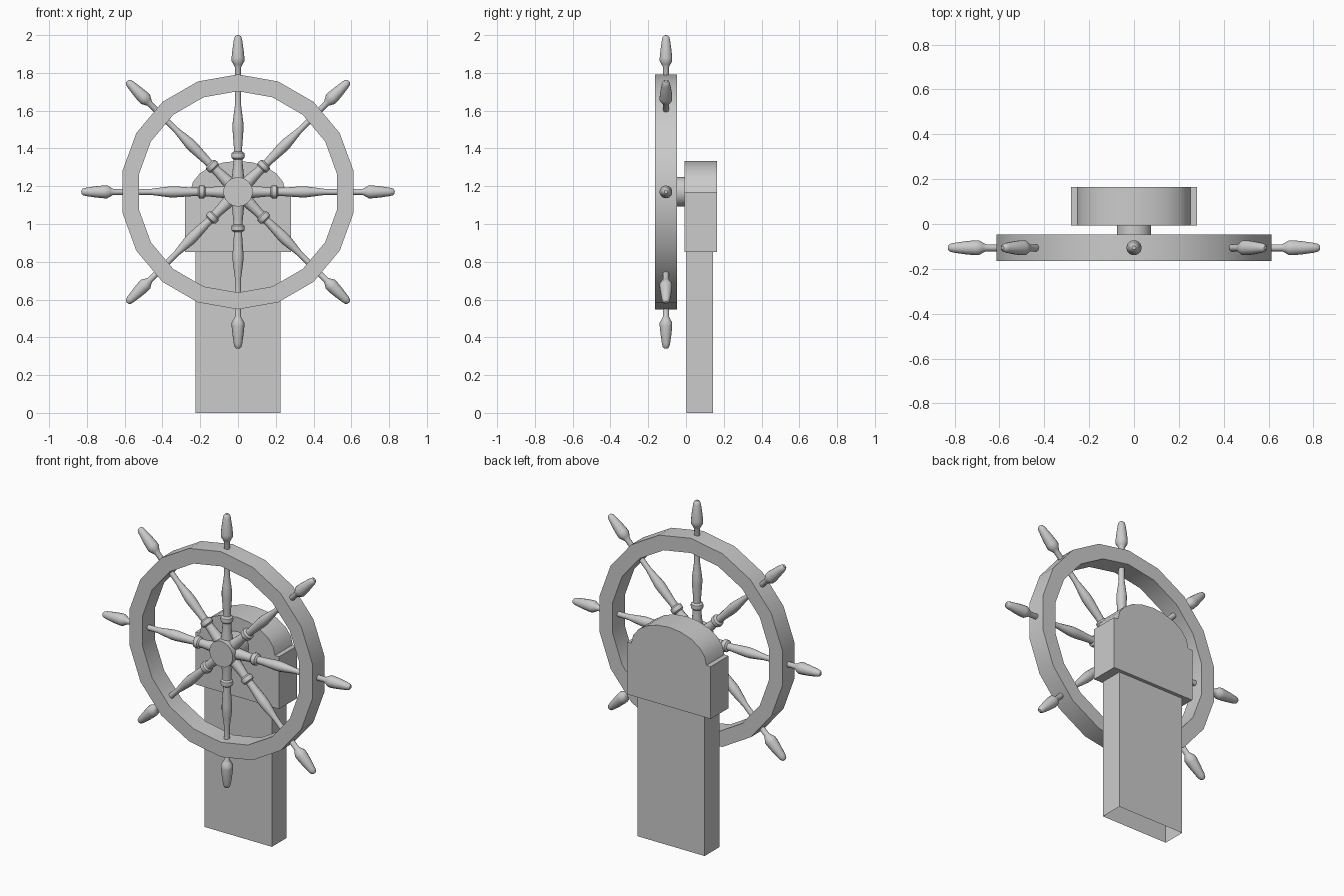
import bpy, bmesh, math
from mathutils import Matrix

if "Cube" in bpy.data.objects:
    bpy.data.objects.remove(bpy.data.objects["Cube"])

CZ = 1.17          # wheel axis height
WY = -0.106        # wheel mid-plane


def finish(name, bm, angle=35):
    bmesh.ops.remove_doubles(bm, verts=bm.verts, dist=1e-5)
    me = bpy.data.meshes.new(name)
    bm.to_mesh(me)
    bm.free()
    ob = bpy.data.objects.new(name, me)
    bpy.context.collection.objects.link(ob)
    bpy.ops.object.select_all(action='DESELECT')
    ob.select_set(True)
    bpy.context.view_layer.objects.active = ob
    bpy.ops.object.shade_smooth_by_angle(angle=math.radians(angle))
    return ob


def lathe(name, points, steps, axis, cent, closed=False):
    """Revolve a chain of points around an axis."""
    bm = bmesh.new()
    vs = [bm.verts.new(p) for p in points]
    pairs = list(zip(vs, vs[1:])) + ([(vs[-1], vs[0])] if closed else [])
    es = [bm.edges.new(p) for p in pairs]
    bmesh.ops.spin(bm, geom=vs + es, cent=cent, axis=axis,
                   angle=2 * math.pi, steps=steps)
    bmesh.ops.remove_doubles(bm, verts=bm.verts, dist=1e-5)
    bmesh.ops.recalc_face_normals(bm, faces=bm.faces)
    return finish(name, bm)


def extrude_outline(name, outline, y0, y1, open_bottom=False):
    """Extrude an x-z outline from y0 to y1."""
    bm = bmesh.new()
    f = bm.faces.new([bm.verts.new((x, y0, z)) for x, z in outline])
    new = bmesh.ops.extrude_face_region(bm, geom=[f])['geom']
    bmesh.ops.translate(bm, vec=(0, y1 - y0, 0),
                        verts=[g for g in new if isinstance(g, bmesh.types.BMVert)])
    bmesh.ops.recalc_face_normals(bm, faces=bm.faces)
    if open_bottom:
        low = [f for f in bm.faces if f.normal.z < -0.9]
        bmesh.ops.delete(bm, geom=low, context='FACES_ONLY')
    return finish(name, bm)


# Post, hollow at the foot
extrude_outline("post", [(-0.225, 0), (0.225, 0), (0.225, 1.0), (-0.225, 1.0)],
                0.003, 0.143, open_bottom=True)

# Head block: small shoulders and an arched top
arch = [(0.252 * math.cos(math.pi * i / 10), CZ + 0.164 * math.sin(math.pi * i / 10))
        for i in range(11)]
extrude_outline("head_block",
                [(-0.28, 0.853), (0.28, 0.853), (0.28, CZ)] + arch + [(-0.28, CZ)],
                -0.007, 0.164)

# Rim: 18-sided ring with a vertex at the top
lathe("rim", [(0, -0.164, CZ + 0.533), (0, -0.164, CZ + 0.622),
              (0, -0.047, CZ + 0.622), (0, -0.047, CZ + 0.533)],
      18, (0, 1, 0), (0, 0, CZ), closed=True)

# Hub and axle
lathe("hub", [(0, -0.162, CZ), (0, -0.162, CZ + 0.078),
              (0, 0.02, CZ + 0.078), (0, 0.02, CZ)],
      18, (0, 1, 0), (0, 0, CZ))

# Turned spokes: (radius, distance from the wheel centre)
profile = [(0.034, 0.06), (0.025, 0.15), (0.025, 0.172), (0.034, 0.18),
           (0.036, 0.192), (0.034, 0.205), (0.022, 0.213), (0.022, 0.235),
           (0.029, 0.33), (0.029, 0.36), (0.024, 0.40), (0.016, 0.46),
           (0.016, 0.66), (0.024, 0.675), (0.034, 0.692), (0.034, 0.71),
           (0.030, 0.75), (0.022, 0.805), (0.017, 0.822), (0.009, 0.829), (0, 0.83)]
first = lathe("spoke", [(r, 0, d) for r, d in profile], 14, (0, 0, 1), (0, 0, 0))
for i in range(8):
    ob = first if i == 0 else first.copy()
    if i:
        ob.name = f"spoke_{i + 1}"
        bpy.context.collection.objects.link(ob)
    ob.matrix_world = (Matrix.Translation((0, WY, CZ))
                       @ Matrix.Rotation(i * math.pi / 4, 4, 'Y'))
